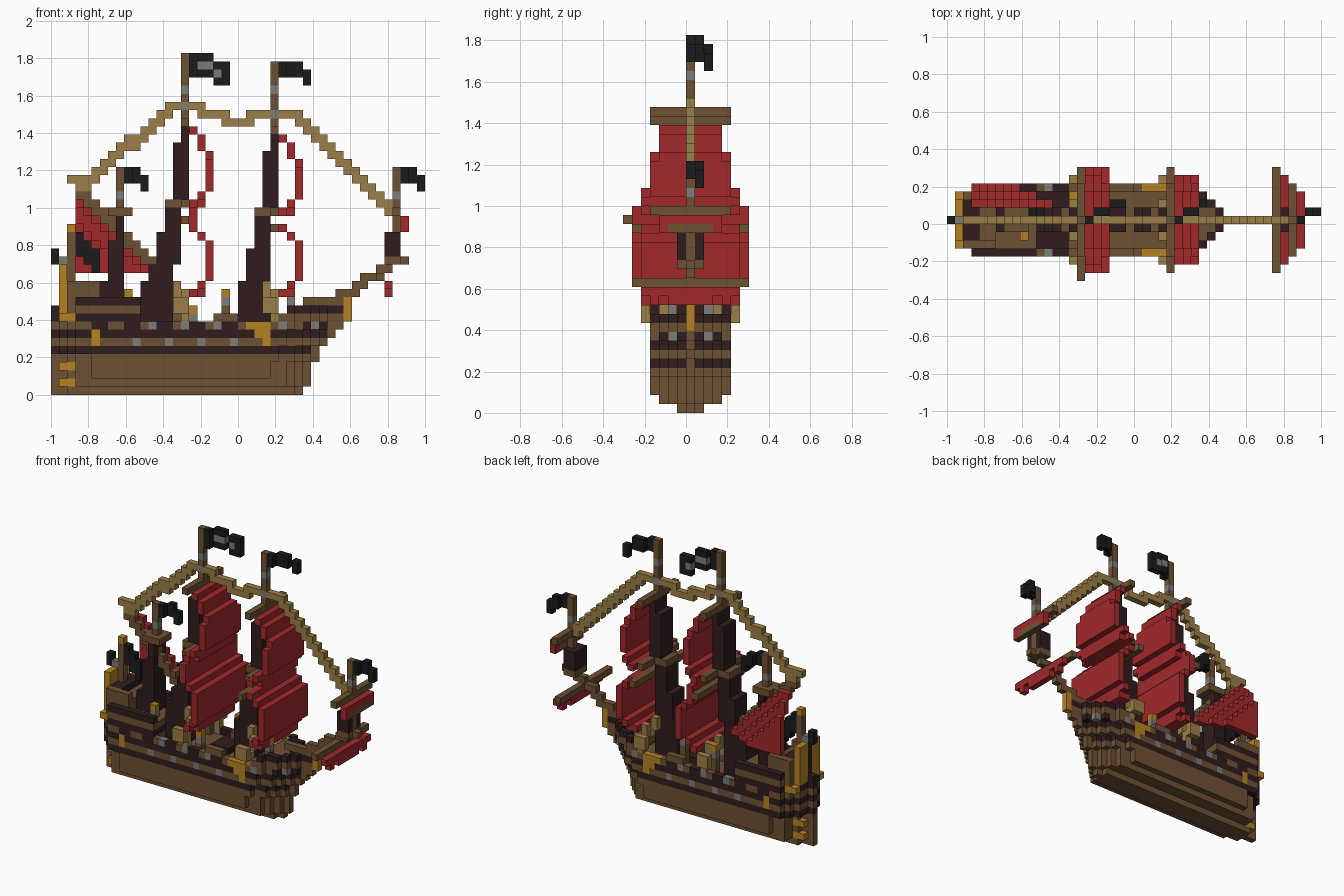
import bpy, bmesh
from mathutils import Vector

cube = bpy.data.objects.get("Cube")
if cube:
    bpy.data.objects.remove(cube, do_unlink=True)

UNIT = 2 / 46  # edge of one block
PALETTE = {
    "brown_wood": (.155, .083, .033),
    "dark_wood": (.03, .012, .013),
    "red_cloth": (.36, .022, .024),
    "tan_rope": (.33, .21, .063),
    "gold": (.46, .225, .016),
    "black_cloth": (.011, .011, .011),
    "grey_metal": (.2, .2, .19),
}
BROWN, DARK, RED, TAN, GOLD, BLACK, GREY = PALETTE
materials = {}
for label, colour in PALETTE.items():
    mat = bpy.data.materials.new(label)
    mat.use_nodes = True
    mat.diffuse_color = (*colour, 1)
    shader = mat.node_tree.nodes["Principled BSDF"]
    shader.inputs["Base Color"].default_value = (*colour, 1)
    materials[label] = mat

blocks = {}  # grid cell -> (part, colour)


def span(value):
    """Inclusive range from a number or a (first, last) pair."""
    first, last = value if isinstance(value, tuple) else (value, value)
    return range(first, last + 1)


def box(part, colour, along, across, up):
    for i in span(along):
        for j in span(across):
            for k in span(up):
                blocks[i, j, k] = (part, colour)


def beam(part, colour, along, half, up):
    """Box centred on the keel line."""
    box(part, colour, along, (-half, half), up)


def pair(part, colour, along, side, up):
    """The same box on both sides of the ship."""
    box(part, colour, along, side, up)
    box(part, colour, along, -side, up)


# Hull: stepped plan, rounded keel, dark wales, plain stem
STERN_LOW, STERN_HIGH, BOW = (0, 0, 1, 3, 3), (0, 2, 3), (0, 1, 2, 3, 3)
BOW_END = (30, 31, 31, 31, 32, 32, 33, 34, 35)


def half_width(i, k):
    stern = STERN_LOW if k < 5 else STERN_HIGH
    ahead = max(0, BOW_END[min(k, 8)] - i - (k > 6))
    width = min(4, (1, 3, 4)[min(k, 2)])
    if i < len(stern):
        width = min(width, stern[i])
    if ahead < len(BOW):
        width = min(width, BOW[ahead])
    return width


def hull_layer(part, colour, along, k):
    for i in span(along):
        beam(part, colour, i, half_width(i, k), k)


for k, end in enumerate(BOW_END):
    hull_layer("hull", DARK if k in (5, 7) else BROWN, (0, end), k)
    box("hull", BROWN, end, 0, k)

# Waist: sunken deck between the rails
beam("main_deck", BROWN, (11, 28), 3, 7)
for i in span((11, 28)):
    for j in span((-3, 3)):
        blocks.pop((i, j, 8), None)
beam("main_deck", DARK, (10, 14), 3, 7)
beam("hatch", DARK, (19, 21), 1, 8)
pair("waist_rail", BROWN, (20, 22), 4, 9)

# Gun ports, cannons and gilded panels along both sides
for i in range(5, 29, 4):
    pair("gun_ports", DARK, (i, i + 1), 4, 8)
for i in range(10, 29, 4):
    pair("cannons", GREY, i, 4, 6)
    pair("cannons", GREY, i + 2, 4, 8)
pair("gilding", GOLD, 5, 4, (6, 7))
pair("gilding", GOLD, (24, 26), 4, 8)
pair("gilding", GOLD, (25, 26), 4, 7)
pair("gilding", GOLD, 26, 4, 6)
pair("anchors", GREY, 32, 2, 8)
pair("bow_ports", DARK, 31, 3, 8)
pair("bow_ports", DARK, 33, 1, 8)
for k in (1, 3):
    beam("rudder_hinges", GOLD, (1, 2), 1, k)

# Quarterdeck and stern cabin
for k, colour in ((9, DARK), (10, BROWN)):
    hull_layer("quarterdeck", colour, (0, 10), k)
box("quarterdeck", DARK, 0, 0, 10)
pair("quarterdeck_rail", DARK, (3, 10), 4, 11)
box("stern_cabin", BROWN, (2, 5), (-3, 3), (11, 12))
pair("stern_cabin", BROWN, (2, 5), 3, 13)
beam("stern_cabin", DARK, (2, 3), 2, 13)
for side in (1, 2):
    pair("stern_ornament", GOLD, 1, side, (10, 15))
pair("stern_ornament", GOLD, (1, 2), 3, 9)
box("stern_post", DARK, 1, 0, (11, 15))
box("stern_lantern", GREY, 1, 0, 16)
box("stern_lantern", BLACK, 0, 0, (16, 17))
box("ensign_pole", BROWN, 2, 0, (13, 19))
box("ensign_pole", GOLD, 2, 0, 20)
for i, top in ((3, 19), (4, 18), (5, 17)):
    box("ensign", BLACK, i, 0, (top - 2, top))

# Forecastle and beakhead
hull_layer("forecastle", BROWN, (28, 35), 9)
for i in span((29, 33)):
    pair("forecastle_rail", DARK, i, half_width(i, 9), 10)
box("beakhead", DARK, (32, 35), 0, 10)
box("figurehead", GOLD, 36, 0, (9, 11))

# Bowsprit in rising steps
for k, run in enumerate(((31, 35), (35, 37), (37, 38), (38, 40), (40, 41), (41, 43))):
    box("bowsprit", BROWN, run, 0, k + 11)
beam("bowsprit", BROWN, (41, 42), 1, 16)


# Masts: dark stepped trunk, bare pole, grey ring, waving flag
def mast(name, pole, trunk, top):
    for run, up in trunk:
        beam(name, DARK, run, 1, up)
    first = trunk[-1][1][1] + 1
    box(name, BROWN, pole, 0, (first, top))
    box(name, GREY, pole, 0, top - 3 - (top > 40))


def flag(name, start, length, top, height):
    for n in range(length):
        drop = 1 if n >= 2 + (length > 3) else 0
        side = 0 if n == 0 else 1 + (drop and length > 3)
        box(name, BLACK, start + n, side, (top - drop - height + 1, top - drop))


mast("main_mast", 16, (((11, 14), (8, 13)), ((12, 14), (14, 15)), ((13, 15), (16, 19)),
                       ((14, 15), (20, 22)), ((15, 16), (23, 30)), (16, (31, 32))), 41)
mast("fore_mast", 27, (((23, 26), (8, 13)), ((24, 26), (14, 17)), ((25, 26), (18, 21)),
                       ((26, 27), (22, 29)), (27, (30, 31))), 40)
mast("mizzen_mast", 8, (((6, 8), (11, 13)), ((7, 8), (14, 18)), (8, (19, 21))), 27)
mast("sprit_mast", 42, (((41, 42), (17, 19)),), 27)
box("sprit_mast", BROWN, 42, 0, (17, 19))
flag("main_flag", 17, 5, 41, 3)
flag("fore_flag", 28, 4, 40, 2)
flag("mizzen_flag", 9, 3, 27, 2)
flag("sprit_flag", 43, 3, 27, 2)
for i, j, k in ((18, 1, 40), (19, 1, 40), (20, 2, 39)):
    box("flag_emblem", GREY, i, j, k)


# Square sails: one-block shell bulging forward, with yards
def sail(name, start, bottom, bulges, widths):
    for n, bulge in enumerate(bulges):
        beam(name, RED, start + bulge, widths[n], bottom + n)
    beam(name, RED, start + 1, 4, bottom)


LOWER = (0, 1, 2, 2, 2, 2, 2, 1, 0)
UPPER = (0, 1, 2, 2, 2, 2, 2, 1, 1, 0)
TAPER = (5, 5, 4, 4, 4, 4, 3, 3, 3, 3)
sail("main_course", 17, 12, LOWER + (0, 0), (5, 5) + (6,) * 9)
sail("main_topsail", 17, 23, UPPER, TAPER)
sail("fore_course", 28, 12, LOWER, (4,) + (5,) * 8)
sail("fore_topsail", 28, 22, UPPER, TAPER)
beam("main_yards", BROWN, (14, 16), 1, 23)
beam("main_yards", BROWN, 16, 4, 23)
box("main_yards", BROWN, 16, (-7, 6), 21)
beam("main_yards", BROWN, 16, 4, 33)
beam("fore_yards", BROWN, (25, 27), 1, 22)
beam("fore_yards", BROWN, 27, 4, 22)
beam("fore_yards", BROWN, 27, 6, 20)
beam("fore_yards", BROWN, 27, 4, 32)
beam("mizzen_yard", BROWN, (7, 9), 1, 22)

# Small sails on the bowsprit
beam("sprit_yards", BROWN, 40, 6, 14)
beam("sprit_sail", RED, 41, 5, 13)
pair("sprit_sail", RED, 41, 4, 12)
beam("sprit_sail", RED, 41, 2, 12)
beam("sprit_yards", BROWN, 42, 4, 22)
beam("sprit_topsail", RED, 43, 3, (20, 21))
beam("sprit_yards", BROWN, 43, 2, 20)

# Slanted mizzen spar with its triangular sail billowing away from it
for n in range(10):
    box("mizzen_spar", BROWN, 3 + n, 0, (24 - n, 25 - n))
for k in span((15, 23)):
    for i in span((3, 27 - k)):
        away = 27 - k - i
        box("mizzen_sail", RED, i, min(4, 2 + away // 2), k)

# Rigging rope from stern peak over both mastheads to the bow
box("rope", TAN, (2, 4), 0, 26)
box("rope", TAN, (3, 4), 0, 25)
for i in span((5, 14)):
    level = round(27 + (i - 5) * .89)
    box("rope", TAN, i, 0, (level - 1, level))
for run, k in (((14, 18), 35), ((18, 21), 34), ((21, 24), 33), ((24, 29), 34)):
    box("rope", TAN, run, 0, k)
for i in span((30, 41)):
    box("rope", TAN, i, 0, (63 - i, 64 - i))
for i, k in ((16, 35), (27, 34)):
    box("rope_rings", GREY, i, 0, k)

# Shrouds beside the masts
for i in (16, 27):
    pair("shrouds", TAN, i, 4, (9, 10))
    pair("shrouds", TAN, (i - 1, i), 5, (10, 11))
    pair("shrouds", TAN, i, 3, (11, 12))
    pair("shrouds", TAN, i - 1, 2, (12, 13))

# Crew standing on deck
for i, j, k in ((17, -2, 8), (21, 2, 10), (29, -2, 10), (15, 3, 10), (9, -2, 10)):
    box("crew", BROWN, i, j, (8, k))
    box("crew", GREY, i, j, k + 1)
    box("crew", GOLD, i, j, k + 2)

# Turn blocks into one mesh per part, keeping only outer faces
AXES = [Vector(a) for a in ((1, 0, 0), (0, 1, 0), (0, 0, 1))]
for part in sorted({entry[0] for entry in blocks.values()}):
    cells = {c: entry[1] for c, entry in blocks.items() if entry[0] == part}
    used = sorted(set(cells.values()))
    bm = bmesh.new()
    for cell, colour in cells.items():
        centre = Vector(cell) + Vector((.5, .5, .5))
        for a in range(3):
            for sign in (-1, 1):
                normal = AXES[a] * sign
                if tuple(int(c) for c in Vector(cell) + normal) in blocks:
                    continue
                u, v = AXES[(a + 1) % 3] / 2, AXES[(a + 2) % 3] / 2 * sign
                middle = centre + normal / 2
                ring = (middle - u - v, middle + u - v, middle + u + v, middle - u + v)
                face = bm.faces.new([bm.verts.new(p * UNIT - AXES[0]) for p in ring])
                face.material_index = used.index(colour)
    bmesh.ops.remove_doubles(bm, verts=bm.verts[:], dist=UNIT / 100)
    mesh = bpy.data.meshes.new(part)
    bm.to_mesh(mesh)
    bm.free()
    for colour in used:
        mesh.materials.append(materials[colour])
    bpy.context.collection.objects.link(bpy.data.objects.new(part, mesh))
